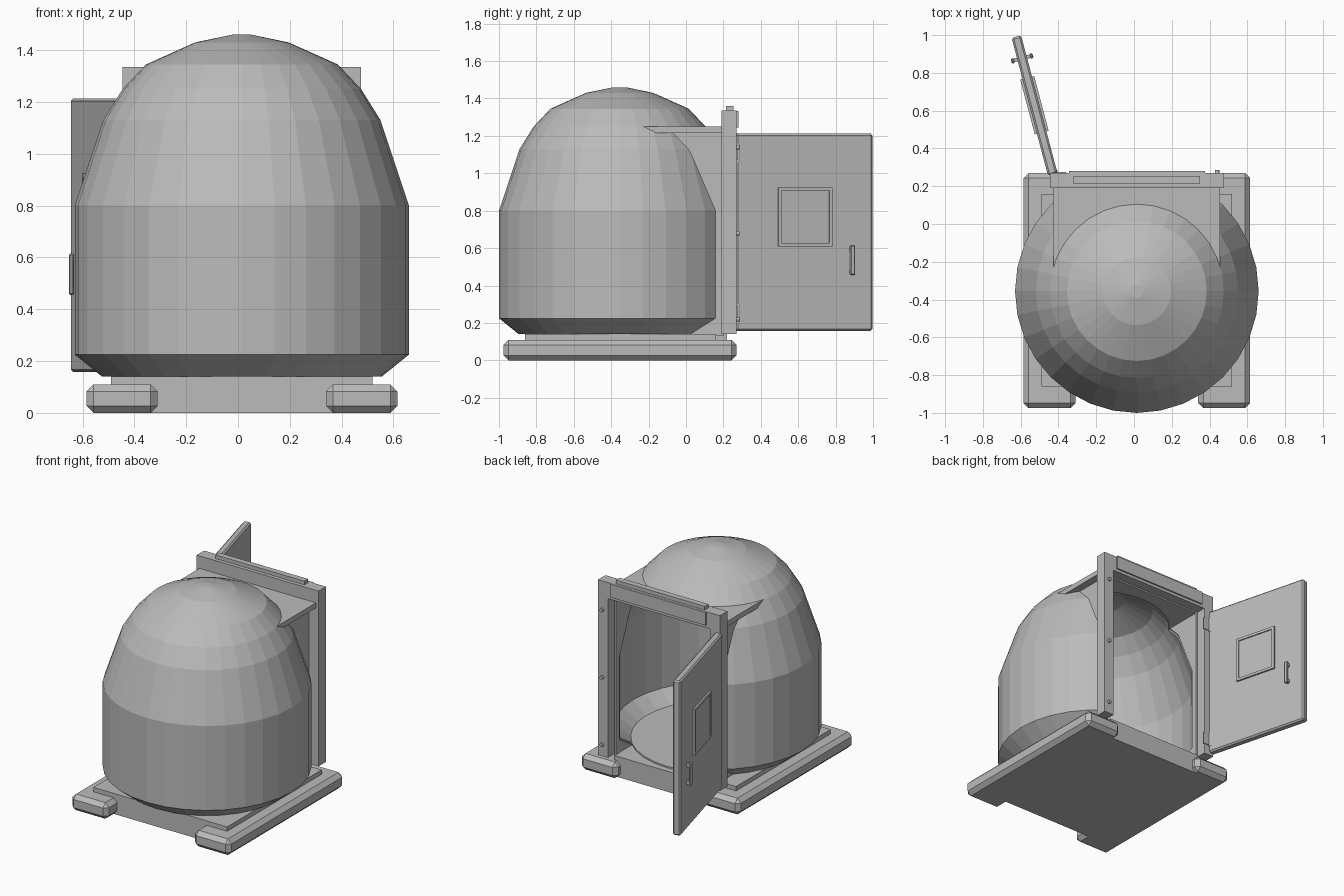
import bpy, bmesh, math
from mathutils import Matrix, Vector

if "Cube" in bpy.data.objects:
    bpy.data.objects.remove(bpy.data.objects["Cube"])

grey = bpy.data.materials.new("plain grey")
grey.use_nodes = True
COLOUR = (0.5, 0.5, 0.5, 1)
grey.diffuse_color = COLOUR
grey.node_tree.nodes["Principled BSDF"].inputs["Base Color"].default_value = COLOUR

CX, CY = 0.015, -0.355      # axis of the round body
DOOR = Matrix.Translation((-0.43, 0.262, 0)) @ Matrix.Rotation(math.radians(104.8), 4, "Z")


def finish(name, bm, matrix=None):
    mesh = bpy.data.meshes.new(name)
    bmesh.ops.recalc_face_normals(bm, faces=bm.faces)
    bm.to_mesh(mesh)
    bm.free()
    mesh.materials.append(grey)
    obj = bpy.data.objects.new(name, mesh)
    bpy.context.scene.collection.objects.link(obj)
    if matrix:
        obj.matrix_world = matrix
    return obj


def box(name, x, y, z, bevel=0, matrix=None):
    bm = bmesh.new()
    bmesh.ops.create_cube(bm, size=1)
    for v in bm.verts:
        v.co = Vector([(a + b) / 2 + c * (b - a) for (a, b), c in zip((x, y, z), v.co)])
    if bevel:
        bmesh.ops.bevel(bm, geom=bm.edges[:], offset=bevel, segments=1, affect="EDGES")
    return finish(name, bm, matrix)


def rod(name, centre, radius, depth, axis="Z", matrix=None, sides=12):
    bm = bmesh.new()
    turn = Matrix.Rotation(math.pi / 2, 4, "X") if axis == "Y" else Matrix()
    bmesh.ops.create_cone(bm, cap_ends=True, segments=sides, radius1=radius, radius2=radius,
                          depth=depth, matrix=Matrix.Translation(centre) @ turn)
    return finish(name, bm, matrix)


def lathe(name, profile, sides=32, scale=1.0, close=False):
    bm = bmesh.new()
    rings = []
    for r, z in profile:
        rings.append([bm.verts.new((CX + scale * r * math.cos(a), CY + scale * r * math.sin(a), z))
                      for a in (2 * math.pi * i / sides for i in range(sides))])
    for low, high in zip(rings, rings[1:]):
        for i in range(sides):
            j = (i + 1) % sides
            bm.faces.new((low[i], low[j], high[j], high[i]))
    bm.faces.new(rings[-1])
    if close:
        bm.faces.new(rings[0])
    return finish(name, bm)


def cut(obj, cutter):
    mod = obj.modifiers.new("cut", "BOOLEAN")
    mod.operation = "DIFFERENCE"
    mod.solver = "EXACT"
    mod.object = cutter


def helper(obj):
    obj.hide_render = True
    obj.display_type = "WIRE"
    return obj


# Round body shell with its dome, opened at the back for the doorway
profile = [(0.54, 0.14), (0.645, 0.225), (0.645, 0.8), (0.535, 1.13), (0.46, 1.25),
           (0.37, 1.345), (0.18, 1.43), (0.035, 1.46)]
shell = lathe("body_shell", profile)
thick = shell.modifiers.new("thickness", "SOLIDIFY")
thick.thickness = 0.012
thick.offset = -1
cut(shell, helper(box("doorway_cutter", (CX - 0.38, CX + 0.38), (CY, 1), (0.1, 1.216))))
body_solid = helper(lathe("body_cutter", profile, scale=0.99, close=True))
rod("body_floor", (CX, CY, 0.145), 0.535, 0.01, sides=32)

# Passage between body and door frame: roof and two walls
roof = box("passage_roof", (CX - 0.44, CX + 0.44), (CY, 0.2), (1.215, 1.25))
cut(roof, body_solid)
for side, name in ((-1, "right"), (1, "left")):
    x = sorted((CX + side * 0.372, CX + side * 0.387))
    cut(box(name + "_passage_wall", x, (CY, 0.2), (0.13, 1.22)), body_solid)

# Base: two chamfered runners and a raised plate
for side, name in ((-1, "right"), (1, "left")):
    x = sorted((CX + side * 0.325, CX + side * 0.6))
    box(name + "_runner", x, (-0.975, 0.27), (0, 0.11), 0.027)
box("base_plate", (CX - 0.505, CX + 0.505), (-0.86, 0.16), (0.0, 0.14))
box("base_sill", (CX - 0.37, CX + 0.37), (0.1, 0.22), (0.0, 0.14))

# Door frame with lintel, top strip and fixing screws
for side, name in ((-1, "right"), (1, "left")):
    x = sorted((CX + side * 0.385, CX + side * 0.46))
    box(name + "_frame_post", x, (0.19, 0.27), (0.14, 1.335))
box("frame_lintel", (CX - 0.46, CX + 0.46), (0.19, 0.27), (1.225, 1.335))
box("lintel_plate", (CX - 0.36, CX + 0.36), (0.26, 0.28), (1.245, 1.334))
box("top_strip", (CX - 0.335, CX + 0.335), (0.215, 0.255), (1.33, 1.36))
for z in (0.22, 0.68, 1.14):
    rod("frame_screw", (0.44, 0.275, z), 0.012, 0.022, "Y")

# Hinges on the right post
rod("hinge_pin", (-0.425, 0.277, 0.68), 0.01, 1.04)
for z in (0.25, 1.11):
    rod("hinge_knuckle", (-0.425, 0.277, z), 0.02, 0.1)
    box("hinge_leaf", (-0.42, -0.36), (0.268, 0.276), (z - 0.04, z + 0.04))

# Open door with window trim and a handle on both faces
box("door", (0, 0.755), (-0.026, 0.026), (0.157, 1.213), 0.01, DOOR)
for side in (-1, 1):
    def face(a, b):
        return sorted((side * a, side * b))
    trim = face(0.02, 0.038)
    for x in ((0.23, 0.248), (0.512, 0.53)):
        box("window_trim_side", x, trim, (0.61, 0.925), 0, DOOR)
    for z in ((0.61, 0.628), (0.907, 0.925)):
        box("window_trim_rail", (0.23, 0.53), trim, z, 0, DOOR)
    box("window_pane", (0.24, 0.52), face(0.02, 0.03), (0.62, 0.915), 0, DOOR)
    box("handle_grip", (0.622, 0.65), face(0.043, 0.06), (0.455, 0.615), 0.006, DOOR)
    for z in (0.475, 0.595):
        box("handle_mount", (0.626, 0.646), face(0.02, 0.05), (z - 0.012, z + 0.012), 0, DOOR)
